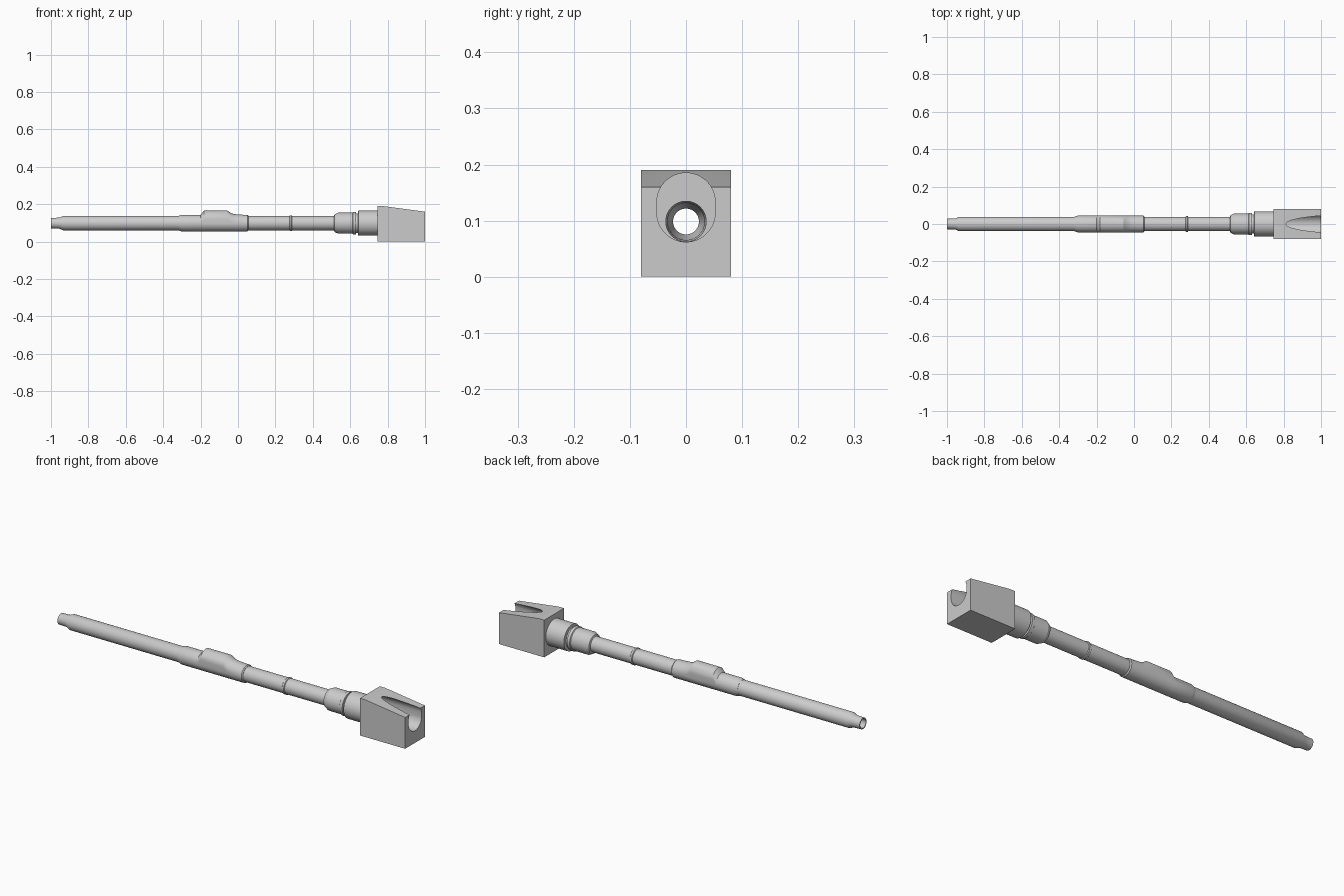
import bpy, bmesh, math

if "Cube" in bpy.data.objects:
    bpy.data.objects.remove(bpy.data.objects["Cube"])

AXIS_Z = 0.0985
SEG = 64


def mesh_object(name, bm, smooth=True):
    bmesh.ops.recalc_face_normals(bm, faces=bm.faces)
    me = bpy.data.meshes.new(name)
    bm.to_mesh(me)
    bm.free()
    ob = bpy.data.objects.new(name, me)
    bpy.context.collection.objects.link(ob)
    if smooth:
        bpy.ops.object.select_all(action='DESELECT')
        ob.select_set(True)
        bpy.context.view_layer.objects.active = ob
        bpy.ops.object.shade_smooth_by_angle(angle=math.radians(25))
    return ob


def loft(name, sections, closed=False, z=AXIS_Z):
    """Skin rings along x; each section is (x, radius, lift of upper half)."""
    bm = bmesh.new()
    rings = []
    for x, r, lift in sections:
        ring = []
        for i in range(SEG):
            a = 2 * math.pi * (i + 0.5) / SEG
            up = lift if math.sin(a) > 0 else 0
            ring.append(bm.verts.new((x, r * math.cos(a), z + r * math.sin(a) + up)))
        rings.append(ring)
    pairs = list(zip(rings, rings[1:]))
    if closed:
        pairs.append((rings[-1], rings[0]))
    else:
        bm.faces.new(rings[0])
        bm.faces.new(rings[-1])
    for a, b in pairs:
        for i in range(SEG):
            j = (i + 1) % SEG
            bm.faces.new((a[i], a[j], b[j], b[i]))
    return mesh_object(name, bm)


# Hollow barrel: outer profile, then back along the bore
outer = [(-1, .028), (-.955, .0295), (-.935, .0385), (.275, .0385), (.278, .042),
         (.287, .042), (.29, .0385), (.513, .0385), (.516, .047), (.535, .056),
         (.612, .056), (.615, .06), (.63, .06), (.632, .052), (.641, .052),
         (.643, .067), (.765, .067)]
bore = [(.765, .036), (.68, .033), (.53, .031), (.50, .023), (-1, .023)]
loft("barrel", [(x, r, 0) for x, r in outer + bore], closed=True)

# Sleeve with the raised hump on its upper side
loft("sleeve", [(-.318, .038, 0), (-.318, .039, 0), (-.30, .0445, 0), (-.2, .0445, 0),
                (-.182, .0445, .022), (-.055, .0445, .022), (-.033, .0445, .007),
                (-.01, .0445, .003), (.03, .0445, 0), (.05, .0445, 0),
                (.055, .040, 0), (.055, .023, 0), (-.318, .023, 0)], closed=True)

# Breech block with sloping top
bm = bmesh.new()
profile = [(.745, 0), (1, 0), (1, .16), (.775, .19), (.745, .19)]
face = bm.faces.new([bm.verts.new((x, -.08, z)) for x, z in profile])
ext = bmesh.ops.extrude_face_region(bm, geom=[face])
bmesh.ops.translate(bm, vec=(0, .16, 0),
                    verts=[v for v in ext['geom'] if isinstance(v, bmesh.types.BMVert)])
block = mesh_object("breech_block", bm, smooth=False)

# Loading trough and bore opening cut through the block
trough = loft("trough_cutter", [(.765, .052, .019), (1.1, .052, .019)], z=.114)
hole = loft("bore_cutter", [(.7, .036, 0), (.9, .036, 0)])
for cutter in (trough, hole):
    cutter.hide_render = True
    mod = block.modifiers.new(cutter.name, 'BOOLEAN')
    mod.operation = 'DIFFERENCE'
    mod.solver = 'EXACT'
    mod.object = cutter
bpy.ops.object.select_all(action='DESELECT')
block.select_set(True)
bpy.context.view_layer.objects.active = block
for cutter in (trough, hole):
    bpy.ops.object.modifier_apply(modifier=cutter.name)
    bpy.data.objects.remove(cutter)
bpy.ops.object.shade_smooth_by_angle(angle=math.radians(25))
